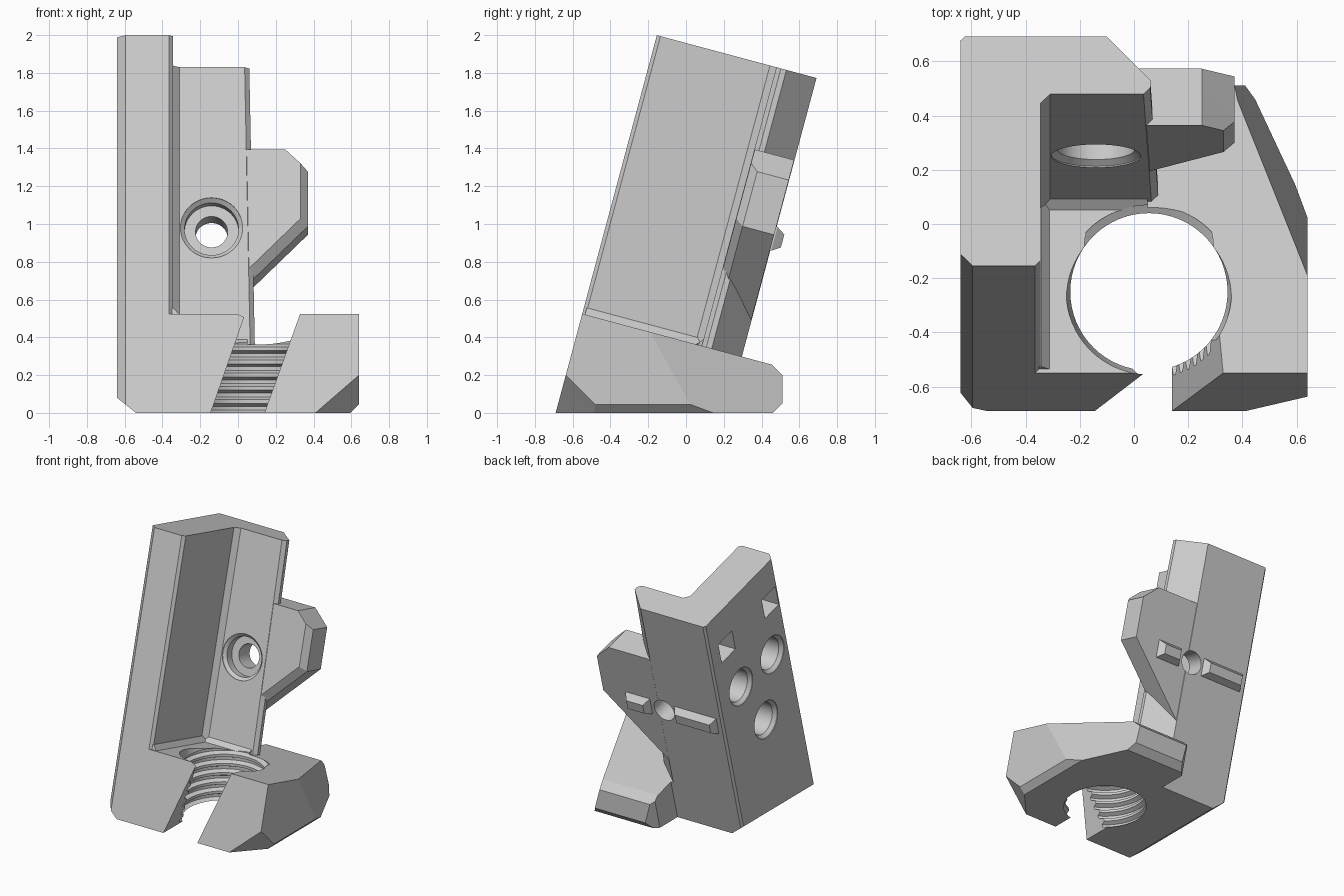
import bpy
import bmesh
from math import radians, cos, sin, pi
from mathutils import Matrix, Vector

cube = bpy.data.objects.get("Cube")
if cube:
    bpy.data.objects.remove(cube, do_unlink=True)

# The bracket leans back: local axes are x, depth and height along the lean
LEAN = Matrix.Translation((0, -0.69, 0)) @ Matrix.Rotation(radians(-15), 4, 'X')
WORLD = Matrix.Identity(4)

COLOUR = (0.6, 0.6, 0.6, 1)
grey = bpy.data.materials.new("plastic grey")
grey.use_nodes = True
grey.diffuse_color = COLOUR
grey.node_tree.nodes["Principled BSDF"].inputs["Base Color"].default_value = COLOUR


def add_object(name, bm):
    bmesh.ops.recalc_face_normals(bm, faces=bm.faces)
    mesh = bpy.data.meshes.new(name)
    bm.to_mesh(mesh)
    bm.free()
    mesh.materials.append(grey)
    obj = bpy.data.objects.new(name, mesh)
    bpy.context.collection.objects.link(obj)
    return obj


def loft(name, rings, matrix=LEAN):
    """Capped skin through rings of points."""
    bm = bmesh.new()
    loops = [[bm.verts.new(matrix @ Vector(p)) for p in ring] for ring in rings]
    n = len(loops[0])
    for a, b in zip(loops, loops[1:]):
        for i in range(n):
            j = (i + 1) % n
            bm.faces.new((a[i], a[j], b[j], b[i]))
    bm.faces.new(loops[0])
    bm.faces.new(loops[-1])
    return add_object(name, bm)


def lathe(name, profile, matrix, sides=48):
    """Turned solid from (radius, height) pairs."""
    angles = [2 * pi * i / sides for i in range(sides)]
    return loft(name, [[(r * cos(a), r * sin(a), h) for a in angles] for r, h in profile], matrix)


def faceted(name, planes):
    """Convex solid bounded by (point, outward normal) planes."""
    planes = [(Vector(p), Vector(n).normalized()) for p, n in planes]
    corners = []
    count = len(planes)
    for i in range(count):
        for j in range(i):
            for k in range(j):
                trio = [planes[m] for m in (i, j, k)]
                normals = Matrix([n for p, n in trio])
                if abs(normals.determinant()) < 0.001:
                    continue
                c = normals.inverted() @ Vector([n.dot(p) for p, n in trio])
                if all(n.dot(c - p) < 0.0001 for p, n in planes):
                    corners.append(c)
    bm = bmesh.new()
    for c in corners:
        bm.verts.new(c)
    bmesh.ops.remove_doubles(bm, verts=bm.verts[:], dist=0.002)
    bmesh.ops.convex_hull(bm, input=bm.verts[:])
    bmesh.ops.dissolve_limit(bm, angle_limit=radians(1), verts=bm.verts[:], edges=bm.edges[:])
    return add_object(name, bm)


def combine(target, tool, operation='DIFFERENCE'):
    mod = target.modifiers.new("combine", 'BOOLEAN')
    mod.operation = operation
    mod.solver = 'EXACT'
    mod.object = tool
    bpy.context.view_layer.objects.active = target
    bpy.ops.object.modifier_apply(modifier=mod.name)
    bpy.data.objects.remove(tool, do_unlink=True)


# Side wall and back panel share one L-shaped section
def upright_section(right, w):
    return [(x, v, w) for x, v in (
        (-0.595, 0), (-0.365, 0), (-0.345, 0.02), (-0.345, 0.62), (-0.31, 0.655),
        (right - 0.025, 0.655), (right, 0.68), (right, 0.71), (-0.10, 0.875),
        (-0.625, 0.875), (-0.64, 0.86), (-0.64, 0.045))]


upright = loft("wall_and_panel", [upright_section(0.09, 0.5), upright_section(0.06, 2.07)])

# Side tab with a bevelled front
tab_back = [(-0.2, 1.62), (0.25, 1.62), (0.37, 1.51), (0.37, 1.21), (-0.2, 0.64)]
tab_front = [(-0.2, 1.62), (0.25, 1.62), (0.33, 1.545), (0.33, 1.24), (-0.2, 0.71)]
tab = loft("tab", [[(x, v, w) for x, w in ring] for ring, v in
                   ((tab_front, 0.657), (tab_back, 0.70), (tab_back, 0.873))])
combine(upright, tab, 'UNION')

# Counterbored hole through the back panel
panel_hole = [(0.165, 0.6), (0.165, 0.66), (0.143, 0.68), (0.143, 0.74), (0.085, 0.74), (0.085, 1)]
combine(upright, lathe("panel_hole_cutter", panel_hole, LEAN @ Matrix.Translation((-0.14, 0, 1.19))
                       @ Matrix.Rotation(radians(-90), 4, 'X')))

# Blind round and square pockets in the outer side
wall_hole = [(0.14, 0), (0.14, 0.065), (0.118, 0.09), (0.118, 0.26)]
for v, w in ((0.22, 1.36), (0.61, 1.36), (0.415, 0.93)):
    combine(upright, lathe("wall_hole_cutter", wall_hole, LEAN @ Matrix.Translation((-0.7, v, w))
                           @ Matrix.Rotation(radians(90), 4, 'Y')))


def rectangle(v, w, x):
    return [(x, v + a * 0.085, w + b * 0.08) for a, b in ((-1, -1), (1, -1), (1, 1), (-1, 1))]


for v in (0.14, 0.68):
    combine(upright, loft("square_cutter", [rectangle(v, 1.76, x) for x in (-0.7, -0.5)]))


# Clamp base with a flat foot and faceted corners
def leaning(point, normal):
    return LEAN @ Vector(point), LEAN.to_3x3() @ Vector(normal)


base = faceted("clamp_base", [
    ((0, 0, 0), (0, 0, -1)),
    ((-0.64, 0, 0), (-1, 0, 0)),
    ((0.64, 0, 0), (1, 0, 0)),
    ((0, 0.51, 0), (0, 1, 0)),
    leaning((0, 0, 0), (0, -1, 0)),
    leaning((0, 0, 0.543), (0, 0, 1)),
    leaning((-0.64, 0.045, 0), (-1, -1, 0)),
    ((-0.54, 0, 0), (-0.8, 0, -1)),
    ((0.64, 0.02, 0.05), (0.211, 0.099, 0.055)),
    ((0, 0.51, 0.05), (0, 1, -1)),
    ((0, 0.51, 0.2), (0, 1, 1)),
    ((0.64, 0, 0.045), (1, 0, -1)),
    ((0.41, -0.69, 0), (1.1, -1, -1))])

# Notch that leaves only the clamp half standing out at the back
notch = [(-0.9, 0.6), (-0.625, 0.875), (-0.08, 0.875), (-0.08, 1.08), (0, 1.16), (0, 1.6), (-0.9, 1.6)]
combine(base, loft("notch_cutter", [[(x, v, w) for x, v in notch] for w in (-0.6, 0.9)]))

# Sloped fillets where the wall and panel meet the base
side = [(-0.37, 0.5), (-0.31, 0.54), (-0.342, 0.58), (-0.37, 0.58)]
wall_fillet = loft("wall_fillet", [[(x, v, w) for x, w in side] for v in (0.015, 0.67)])
rear = [(0.68, 0.5), (0.62, 0.54), (0.658, 0.58), (0.68, 0.58)]
panel_fillet = loft("panel_fillet", [[(x, v, w) for v, w in rear] for x in (-0.36, 0.05)])

# Threaded socket
thread = [(0.29, -0.1)]
for k in range(6):
    z = 0.07 * k
    thread += [(0.29, z), (0.32, z + 0.015), (0.32, z + 0.035), (0.29, z + 0.05)]
thread += [(0.305, 0.45), (0.305, 0.8)]
for part in (base, panel_fillet):
    combine(part, lathe("socket_cutter", thread, Matrix.Translation((0.055, -0.25, 0)), 64))

# Slanted slot through the front of the socket
slot = [(-0.145 + 0.35 * z, z) for z in (-0.1, 0.9)] + [(0.14 + 0.36 * z, z) for z in (0.9, -0.1)]
combine(base, loft("slot_cutter", [[(x, y, z) for x, z in slot] for y in (-0.9, -0.25)], WORLD))

# Tapered locating keys on the back
parts = [upright, base, wall_fillet, panel_fillet]
for name, x0, x1 in (("short_key", -0.03, 0.17), ("long_key", -0.59, -0.24)):
    rings = []
    for v, inset in ((0.86, 0), (0.88, 0), (0.925, 0.03)):
        a, b, lo, hi = x0 + inset, x1 - inset, 1.125 + inset, 1.255 - inset
        rings.append([(a, v, lo), (b, v, lo), (b, v, hi), (a, v, hi)])
    parts.append(loft(name, rings))

bpy.ops.object.select_all(action='DESELECT')
for part in parts:
    part.select_set(True)
bpy.context.view_layer.objects.active = upright
bpy.ops.object.shade_smooth_by_angle(angle=radians(20))
